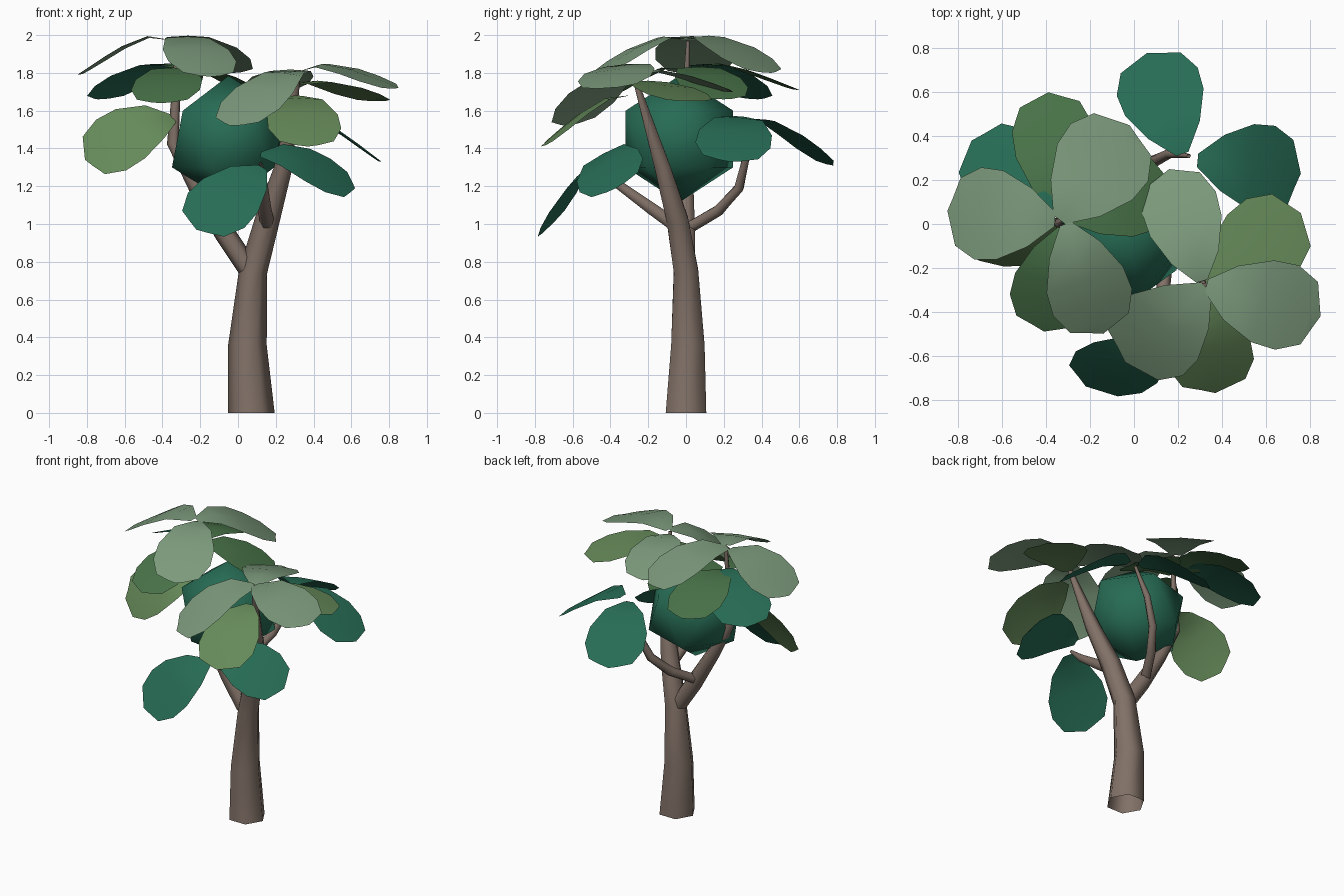
import bpy, bmesh, math
from mathutils import Vector, Matrix

if "Cube" in bpy.data.objects:
    bpy.data.objects.remove(bpy.data.objects["Cube"])


def material(name, r, g, b):
    m = bpy.data.materials.new(name)
    m.diffuse_color = (r, g, b, 1)
    m.use_nodes = True
    m.node_tree.nodes["Principled BSDF"].inputs["Base Color"].default_value = m.diffuse_color
    return m


BARK = material("bark", 0.22, 0.165, 0.135)
TEAL = material("teal_leaf", 0.02, 0.15, 0.09)
SAGE = material("sage_leaf", 0.20, 0.32, 0.20)
GREEN = material("green_leaf", 0.065, 0.17, 0.065)
LIGHT = material("light_leaf", 0.13, 0.25, 0.10)


def finish(bm, name, mat):
    me = bpy.data.meshes.new(name)
    bm.to_mesh(me)
    bm.free()
    me.materials.append(mat)
    for p in me.polygons:
        p.use_smooth = True
    ob = bpy.data.objects.new(name, me)
    bpy.context.scene.collection.objects.link(ob)
    return ob


def limb(name, path, sides=6):
    """Tapered open-ended tube along (x, y, z, radius) points."""
    bm = bmesh.new()
    pts = [Vector(p[:3]) for p in path]
    rings = []
    for i, p in enumerate(pts):
        t = (pts[min(i + 1, len(pts) - 1)] - pts[max(i - 1, 0)]).normalized()
        if i == 0 and p.z == 0:
            t = Vector((0, 0, 1))
        u = Vector((1, 0, 0))
        u = (u - t * u.dot(t)).normalized()
        v = t.cross(u)
        ring = []
        for k in range(sides):
            a = 2 * math.pi * k / sides
            ring.append(bm.verts.new(p + (u * math.cos(a) + v * math.sin(a)) * path[i][3]))
        rings.append(ring)
    for a, b in zip(rings, rings[1:]):
        for k in range(sides):
            j = (k + 1) % sides
            bm.faces.new((a[k], a[j], b[j], b[k]))
    finish(bm, name, BARK)


# (position along leaf, fraction of half width)
LEAF_OUTLINE = [(0, 0.15), (0.2, 0.64), (0.48, 0.97), (0.7, 1.0), (0.9, 0.74), (1.0, 0.30)]


def leaf(name, mat, base, tip, half, roll=0, arch=0.05):
    """Rounded arched sheet from base to tip, rolled about its own axis."""
    base, tip = Vector(base), Vector(tip)
    axis = tip - base
    side = axis.cross(Vector((0, 0, 1))).normalized()
    side = Matrix.Rotation(math.radians(roll), 3, axis.normalized()) @ side
    normal = side.cross(axis).normalized()
    bm = bmesh.new()
    rows = []
    for t, w in LEAF_OUTLINE:
        mid = base + axis * t + normal * arch * math.sin(math.pi * t ** 0.6)
        rows.append([bm.verts.new(mid + side * half * w * s - normal * 0.012 * abs(s) * w
                                  - axis * 0.04 * abs(s) * (t > 0.95)) for s in (-1, 0, 1)])
    for a, b in zip(rows, rows[1:]):
        for k in range(2):
            bm.faces.new((a[k], b[k], b[k + 1], a[k + 1]))
    finish(bm, name, mat)


# Trunk and branches
limb("trunk", [(0.07, 0, 0, 0.124), (0.05, 0.01, 0.36, 0.102), (0.08, 0, 0.75, 0.075),
               (0.155, -0.045, 1.02, 0.066), (0.24, -0.125, 1.3, 0.048), (0.32, -0.28, 1.80, 0.012)])
limb("left_branch", [(0.05, 0, 0.77, 0.055), (-0.07, 0, 0.95, 0.055), (-0.22, 0, 1.2, 0.045),
                     (-0.345, 0, 1.43, 0.032), (-0.33, 0, 1.66, 0.024), (-0.32, 0.01, 1.97, 0.01)])
limb("back_branch", [(-0.09, 0, 0.97, 0.035), (0, 0.17, 1.07, 0.033), (0.08, 0.28, 1.19, 0.028),
                     (0.16, 0.32, 1.36, 0.022), (0.25, 0.31, 1.55, 0.01)])
limb("front_branch", [(0.16, -0.04, 0.98, 0.04), (0.14, -0.18, 1.08, 0.037),
                      (0.13, -0.36, 1.21, 0.027), (0.12, -0.48, 1.32, 0.01)])

# Faceted core of the crown
bm = bmesh.new()
bmesh.ops.create_icosphere(bm, subdivisions=1, radius=0.335,
                           matrix=Matrix.Translation((-0.05, -0.035, 1.45)))
finish(bm, "crown_core", TEAL)

# Left cluster
leaf("left_top_leaf_1", SAGE, (-0.36, 0.02, 1.975), (-0.85, 0.06, 1.79), 0.21, 0, 0.065)
leaf("left_top_leaf_2", SAGE, (-0.34, 0.02, 1.98), (-0.02, 0.45, 1.80), 0.22, 0, 0.06)
leaf("left_top_leaf_3", SAGE, (-0.31, 0.00, 1.98), (-0.14, -0.50, 1.78), 0.19, 0, 0.06)
leaf("left_low_leaf_1", TEAL, (-0.35, 0.04, 1.84), (-0.74, 0.38, 1.66), 0.20)
leaf("left_low_leaf_2", GREEN, (-0.33, 0.05, 1.83), (-0.39, 0.60, 1.71), 0.185)
leaf("left_low_leaf_3", GREEN, (-0.30, 0.03, 1.82), (0.16, 0.20, 1.66), 0.19)
leaf("left_low_leaf_4", GREEN, (-0.32, -0.02, 1.82), (-0.41, -0.49, 1.64), 0.185)
leaf("left_side_leaf", LIGHT, (-0.34, -0.02, 1.56), (-0.81, -0.10, 1.34), 0.185, -53, 0.06)

# Right cluster
leaf("right_top_leaf_1", SAGE, (0.33, -0.28, 1.81), (0.85, -0.42, 1.72), 0.20, 4, 0.06)
leaf("right_top_leaf_2", SAGE, (0.33, -0.29, 1.81), (-0.04, -0.63, 1.52), 0.22, -5, 0.06)
leaf("right_top_leaf_3", SAGE, (0.31, -0.26, 1.79), (0.16, 0.25, 1.70), 0.175)
leaf("right_low_leaf_1", LIGHT, (0.33, -0.27, 1.74), (0.76, 0.05, 1.65), 0.20, 0, 0.04)
leaf("right_low_leaf_2", LIGHT, (0.31, -0.31, 1.68), (0.37, -0.77, 1.41), 0.195)

# Back and front pairs
leaf("back_leaf_1", TEAL, (0.22, 0.32, 1.56), (0.06, 0.78, 1.31), 0.195)
leaf("back_leaf_2", TEAL, (0.29, 0.29, 1.57), (0.76, 0.23, 1.33), 0.20, -5)
leaf("front_leaf_1", TEAL, (0.13, -0.51, 1.30), (-0.22, -0.74, 0.97), 0.20, -36, 0.03)
leaf("front_leaf_2", TEAL, (0.12, -0.43, 1.37), (0.62, -0.37, 1.19), 0.19, 30)
